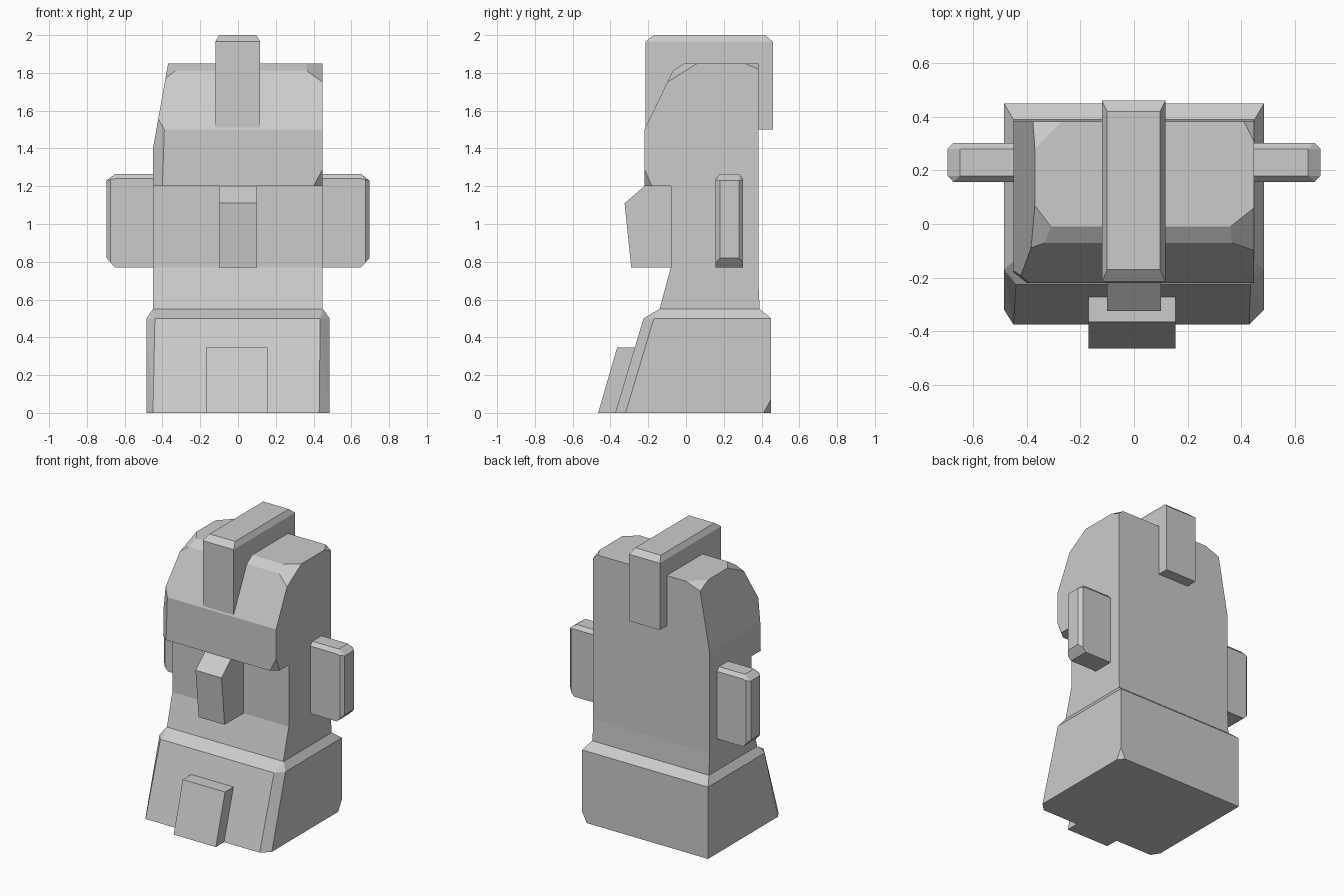
import bpy
import bmesh
from mathutils import Vector

cube = bpy.data.objects.get("Cube")
if cube:
    bpy.data.objects.remove(cube, do_unlink=True)

stone = bpy.data.materials.new("stone grey")
stone.use_nodes = True
GREY = (0.6, 0.6, 0.6, 1)
stone.diffuse_color = GREY
stone.node_tree.nodes["Principled BSDF"].inputs["Base Color"].default_value = GREY


def finish(name, bm):
    """Turn a bmesh into a flat-shaded stone object."""
    bmesh.ops.recalc_face_normals(bm, faces=bm.faces)
    mesh = bpy.data.meshes.new(name)
    bm.to_mesh(mesh)
    bm.free()
    mesh.materials.append(stone)
    obj = bpy.data.objects.new(name, mesh)
    bpy.context.collection.objects.link(obj)
    return obj


def prism(profile, x0, x1):
    """Extrude a (y, z) profile along x."""
    bm = bmesh.new()
    face = bm.faces.new([bm.verts.new((x0, y, z)) for y, z in profile])
    out = bmesh.ops.extrude_face_region(bm, geom=[face], use_keep_orig=True)
    verts = [v for v in out["geom"] if isinstance(v, bmesh.types.BMVert)]
    bmesh.ops.translate(bm, verts=verts, vec=(x1 - x0, 0, 0))
    bmesh.ops.recalc_face_normals(bm, faces=bm.faces)
    return bm


def hull(points):
    """Convex block through the given points."""
    bm = bmesh.new()
    for p in points:
        bm.verts.new(p)
    out = bmesh.ops.convex_hull(bm, input=bm.verts)
    loose = {v for v in out["geom_interior"] if isinstance(v, bmesh.types.BMVert)}
    bmesh.ops.delete(bm, geom=list(loose), context="VERTS")
    bmesh.ops.dissolve_limit(bm, angle_limit=0.01, verts=bm.verts, edges=bm.edges)
    return bm


def chip(bm, a, b, c, inside):
    """Slice off whatever lies beyond the plane a-b-c, seen from inside."""
    a, b, c = Vector(a), Vector(b), Vector(c)
    normal = (b - a).cross(c - a).normalized()
    if normal.dot(Vector(inside) - a) > 0:
        normal.negate()
    geom = list(bm.verts) + list(bm.edges) + list(bm.faces)
    bmesh.ops.bisect_plane(bm, geom=geom, dist=1e-5, plane_co=a,
                           plane_no=normal, clear_outer=True)
    bmesh.ops.holes_fill(bm, edges=[e for e in bm.edges if e.is_boundary], sides=0)


def rect(x0, x1, y0, y1, z):
    return [(x, y, z) for x in (x0, x1) for y in (y0, y1)]


# Pedestal with sloping front, clipped front corners and a bevelled shoulder
base = hull(
    [(-.45, -.375, 0), (.43, -.375, 0), (-.44, -.225, .5), (.435, -.225, .5)]
    + [(s * .485, y, z) for s in (-1, 1)
       for y, z in ((-.32, 0), (-.17, .5), (.45, 0), (.45, .5))]
    + rect(-.45, .45, -.14, .39, .55))
chip(base, (.485, .41, 0), (.45, .45, 0), (.485, .45, .07), (0, 0, .3))
finish("pedestal", base)

# Plaque leaning on the pedestal front
finish("front_plaque", prism(
    [(-.465, 0), (-.365, .345), (-.2, .345), (-.2, 0)], -.17, .155))

# Lower face
finish("lower_face", prism(
    [(-.14, .55), (-.08, .77), (-.08, 1.2), (.383, 1.2), (.383, .7), (.39, .55)],
    -.45, .447))

# Upper head with overhanging brow
head = prism([(-.22, 1.2), (-.22, 1.5), (-.07, 1.81), (-.01, 1.85),
              (.383, 1.85), (.383, 1.2)], -.45, .447)
chips = [
    # tapered side
    ((-.45, 0, 1.4), (-.45, .3, 1.4), (-.37, 0, 1.85)),
    # front crown corners
    ((.36, -.01, 1.85), (.447, .06, 1.85), (.447, -.1, 1.75)),
    ((-.31, -.01, 1.85), (-.37, .07, 1.85), (-.385, -.09, 1.77)),
    # back crown corners
    ((.41, .383, 1.85), (.447, .31, 1.85), (.447, .383, 1.82)),
    ((-.27, .383, 1.85), (-.37, .28, 1.85), (-.377, .383, 1.81)),
    # brow corners
    ((.40, -.22, 1.2), (.447, -.22, 1.29), (.447, -.18, 1.2)),
    ((-.40, -.22, 1.2), (-.39, -.22, 1.5), (-.45, -.18, 1.2)),
]
for a, b, c in chips:
    chip(head, a, b, c, (0, .15, 1.5))
finish("brow_and_crown", head)

# Nose
finish("nose", prism(
    [(-.05, 1.2), (-.22, 1.2), (-.325, 1.11), (-.29, .77), (-.05, .77)], -.1, .1))

# Crest over the top of the head
finish("crest", hull(rect(-.12, .117, -.215, .46, 1.5)
                     + rect(-.12, .117, -.215, .46, 1.965)
                     + rect(-.1, .097, -.17, .42, 2)))

# Ears
for side, name in ((1, "left_ear"), (-1, "right_ear")):
    section = [(.157, .77), (.157, 1.24), (.18, 1.265),
               (.28, 1.265), (.302, 1.24), (.302, .77)]
    points = [(side * x, y, z) for x in (.4, .65) for y, z in section]
    points += [(side * .674, y, z) for y in (.157, .302) for z in (.795, 1.235)]
    points += [(side * .696, y, z) for y in (.18, .28) for z in (.82, 1.23)]
    finish(name, hull(points))
